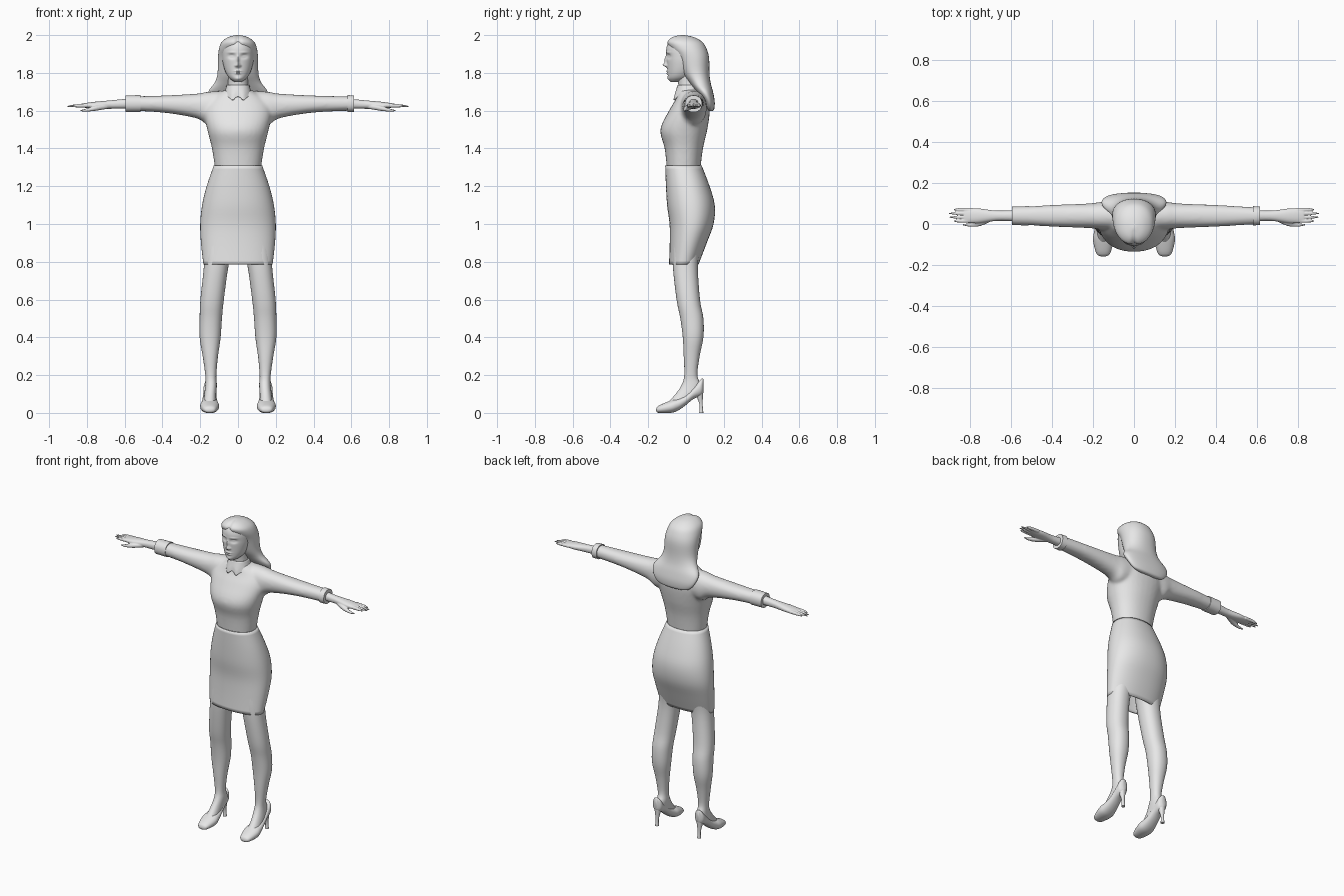
import bpy
import bmesh
from math import copysign, cos, exp, radians, sin, tau
from mathutils import Vector

default_cube = bpy.data.objects.get("Cube")
if default_cube:
    bpy.data.objects.remove(default_cube, do_unlink=True)

grey = bpy.data.materials.new("plain_grey")
grey.use_nodes = True
grey.diffuse_color = (0.8, 0.8, 0.8, 1)
shader = grey.node_tree.nodes["Principled BSDF"]
shader.inputs["Base Color"].default_value = grey.diffuse_color


def smooth_rows(rows, steps):
    """Pass a smooth curve through rows of numbers."""
    points = [Vector(row) for row in rows]
    last = len(points) - 1
    result = []
    for i in range(last):
        start, end = points[i], points[i + 1]
        leave = (end - points[max(i - 1, 0)]) / 2
        arrive = (points[min(i + 2, last)] - start) / 2
        for step in range(steps):
            u = step / steps
            ease = u * u * (3 - 2 * u)
            result.append(start.lerp(end, ease)
                          + leave * u * (1 - u) ** 2
                          - arrive * u * u * (1 - u))
    return result + [points[last]]


def squared(value, power):
    """Push a sine or cosine outwards to make an oval boxier."""
    return copysign(abs(value) ** (2 / power), value)


def loft(bm, axis, rows, side=1, sides=32, steps=4, power=2.2, open_ends=False):
    """Skin oval sections; a row is the place along the axis, then two pairs of bounds."""
    rings = []
    for along, left, right, low, high in smooth_rows(rows, steps):
        ring = []
        for i in range(sides):
            angle = tau * i / sides
            a = (left + right + (right - left) * squared(cos(angle), power)) / 2
            b = (low + high + (high - low) * squared(sin(angle), power)) / 2
            x, y, z = {"x": (along, a, b), "y": (a, along, b), "z": (a, b, along)}[axis]
            ring.append(bm.verts.new((x * side, y, z)))
        rings.append(ring)
    for lower, upper in zip(rings, rings[1:]):
        for i in range(sides):
            bm.faces.new((lower[i - 1], lower[i], upper[i], upper[i - 1]))
    if not open_ends:
        bm.faces.new(rings[0])
        bm.faces.new(rings[-1])


def even(rows, middle=0.0):
    """Turn (along, half width, low, high) rows into bounds about a middle line."""
    return [(along, middle - half, middle + half, low, high)
            for along, half, low, high in rows]


def bump(distance, width):
    return exp(-(distance / width) ** 2)


def finish(name, bm, voxel=0, relax=0, shell=0):
    """Turn a bmesh into a shaded object, optionally fused or thickened."""
    bmesh.ops.recalc_face_normals(bm, faces=bm.faces)
    mesh = bpy.data.meshes.new(name)
    bm.to_mesh(mesh)
    bm.free()
    mesh.materials.append(grey)
    mesh.shade_smooth()
    mesh.set_sharp_from_angle(angle=radians(50))
    part = bpy.data.objects.new(name, mesh)
    bpy.context.collection.objects.link(part)
    if voxel:
        fuse = part.modifiers.new("fuse", "REMESH")
        fuse.mode = "VOXEL"
        fuse.voxel_size = voxel
        fuse.use_smooth_shade = True
        blend = part.modifiers.new("blend", "SMOOTH")
        blend.iterations = relax
    if shell:
        thickness = part.modifiers.new("thickness", "SOLIDIFY")
        thickness.thickness = shell


# Side name, direction, cuff start and sleeve end
ARMS = (("left", 1, .58, .615), ("right", -1, .515, .595))
ARM_MIDDLE = .04
SHOE_MIDDLE = .15

# Blouse: torso and both sleeves fused into one garment
blouse = bmesh.new()
loft(blouse, "z", even([(1.28, .12, -.1, .075), (1.4, .138, -.113, .09),
                        (1.5, .163, -.136, .113), (1.6, .18, -.09, .126),
                        (1.66, .15, -.055, .115), (1.71, .07, -.04, .085)]))
for label, side, cuff, end in ARMS:
    loft(blouse, "x", even([(.08, .07, 1.54, 1.705), (.16, .068, 1.525, 1.7),
                            (.22, .06, 1.56, 1.69), (.4, .053, 1.59, 1.68),
                            (end, .04, 1.6, 1.675)], ARM_MIDDLE), side)
finish("blouse", blouse, voxel=.009, relax=8)

# Collar: a flared band drawn into two points at the front
collar = bmesh.new()
loft(collar, "z", even([(1.675, .08, -.06, .09), (1.7, .07, -.055, .08),
                        (1.735, .06, -.045, .07)]), sides=48, open_ends=True)
for vert in collar.verts:
    if vert.co.z < 1.71 and vert.co.y < 0:
        point = bump(abs(vert.co.x) - .03, .015)
        vert.co.z -= .02 * point
        vert.co.y -= .01 * point
finish("collar", collar, shell=.008)

# Skirt: hollow, with its hem left open
skirt = bmesh.new()
loft(skirt, "z", even([(.785, .183, -.09, .066), (.9, .196, -.086, .11),
                       (1, .2, -.087, .146), (1.1, .19, -.1, .152),
                       (1.2, .166, -.106, .125), (1.31, .128, -.11, .083)]),
     sides=48, open_ends=True)
finish("skirt", skirt, shell=.008)

for label, side, cuff, end in ARMS:
    # Folded cuff at the end of the sleeve
    band = bmesh.new()
    loft(band, "x", even([(cuff, .047, 1.592, 1.682), (end, .045, 1.592, 1.681)],
                         ARM_MIDDLE), side)
    finish(label + "_cuff", band)

    # Hand: wrist, palm, fingers and thumb fused together
    hand = bmesh.new()
    loft(hand, "x", even([(.57, .028, 1.61, 1.665), (.67, .025, 1.61, 1.655),
                          (.76, .036, 1.61, 1.647), (.83, .033, 1.618, 1.637)],
                         ARM_MIDDLE), side)
    for finger, tip in enumerate((.88, .9, .905, .88)):
        line = .0145 + .0185 * finger
        loft(hand, "x", even([(.79, .009, 1.617, 1.638), (.85, .008, 1.617, 1.635),
                              (tip, .003, 1.62, 1.626)], line), side, sides=12)
    loft(hand, "x", [(.69, .016, .045, 1.61, 1.635), (.75, -.01, .02, 1.6, 1.627),
                     (.8, -.013, .005, 1.595, 1.612), (.835, -.007, 0, 1.597, 1.603)],
         side, sides=12)
    finish(label + "_hand", hand, voxel=.0035, relax=2)

    # Leg, with the foot running into the shoe
    leg = bmesh.new()
    loft(leg, "z", [(.05, .118, .182, -.1, 0), (.1, .115, .178, -.055, .07),
                    (.15, .112, .173, -.022, .077), (.2, .115, .173, -.009, .06),
                    (.3, .106, .187, -.012, .072), (.4, .092, .203, -.017, .092),
                    (.5, .085, .203, -.03, .092), (.6, .075, .199, -.05, .074),
                    (.78, .05, .18, -.07, .063), (.9, .02, .175, -.07, .08)], side)
    finish(label + "_leg", leg)

    # Pointed court shoe with an arched sole
    shoe = bmesh.new()
    loft(shoe, "y", even([(-.158, .01, .01, .02), (-.145, .033, 0, .038),
                          (-.08, .05, 0, .066), (-.04, .045, .014, .078),
                          (0, .038, .042, .098), (.04, .034, .074, .135),
                          (.08, .03, .09, .18), (.093, .012, .11, .178)],
                         SHOE_MIDDLE), side)
    finish(label + "_shoe", shoe)

    # Slim shoe heel
    heel = bmesh.new()
    loft(heel, "z", even([(0, .011, .07, .092), (.05, .011, .07, .088),
                          (.12, .025, .04, .092)], SHOE_MIDDLE), side, sides=16)
    finish(label + "_shoe_heel", heel)

# Neck
neck = bmesh.new()
loft(neck, "z", even([(1.66, .07, -.04, .08), (1.73, .053, -.04, .07),
                      (1.82, .053, -.05, .065)]))
finish("neck", neck)

# Head: a smooth skull, then features at (x, z) with a height, half width and half depth
features = {
    "nose_tip": (0, 1.842, .02, .009, .011),
    "nose_bridge": (0, 1.868, .011, .007, .022),
    "nostril": (.011, 1.838, .008, .006, .006),
    "eye_socket": (.033, 1.888, -.013, .017, .011),
    "eyeball": (.033, 1.887, .007, .012, .006),
    "brow": (.035, 1.908, .004, .02, .005),
    "upper_lip": (0, 1.809, .007, .018, .0045),
    "lower_lip": (0, 1.797, .007, .015, .0045),
    "chin": (0, 1.768, .005, .018, .01),
}
head = bmesh.new()
loft(head, "z", even([(1.752, .018, -.08, -.03), (1.772, .046, -.094, .02),
                      (1.8, .064, -.097, .045), (1.84, .077, -.1, .07),
                      (1.88, .084, -.103, .09), (1.93, .083, -.104, .09),
                      (1.965, .065, -.09, .06), (1.985, .035, -.06, .03)]),
     sides=112, steps=12, power=2)
for vert in head.verts:
    x, y, z = vert.co
    if y < -.03:
        for across, up, height, width, depth in features.values():
            for place in {across, -across}:
                vert.co.y -= height * bump(x - place, width) * bump(z - up, depth)
finish("head", head)

# Long hair: framing the face, then falling behind the shoulders
hair = bmesh.new()
loft(hair, "z", even([(1.598, .06, .12, .142), (1.61, .11, .108, .15),
                      (1.65, .146, .09, .152), (1.7, .157, .055, .143),
                      (1.75, .122, .015, .13), (1.8, .108, -.02, .124),
                      (1.88, .106, -.05, .122), (1.93, .1, -.085, .108),
                      (1.965, .085, -.1, .085), (1.99, .05, -.075, .04),
                      (2, .01, -.035, -.01)]), sides=64)
# Centre parting
for vert in hair.verts:
    if vert.co.y < -.02:
        vert.co.y += .012 * bump(vert.co.x, .012)
finish("hair", hair)
